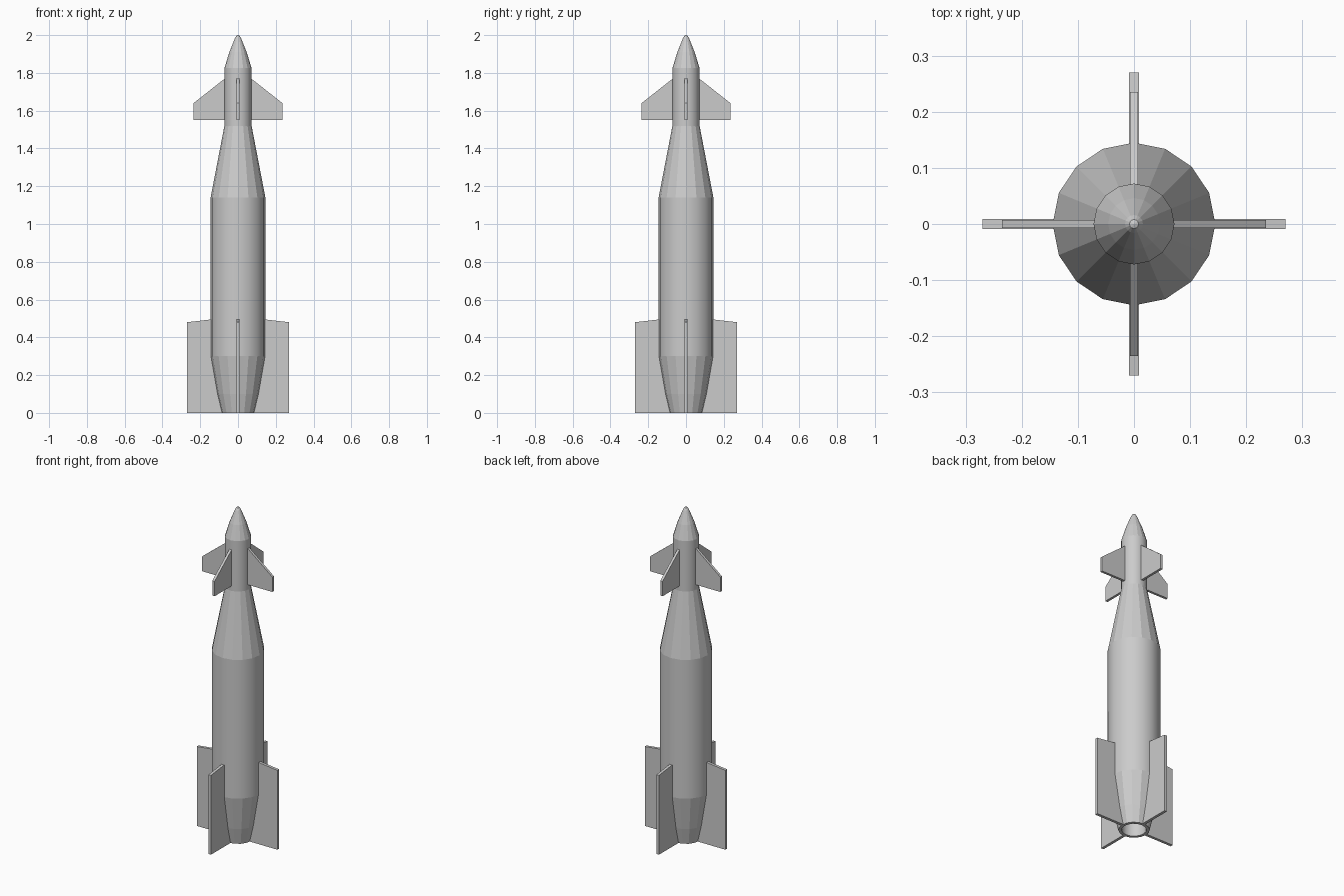
import bpy, bmesh, math
from mathutils import Matrix

if "Cube" in bpy.data.objects:
    bpy.data.objects.remove(bpy.data.objects["Cube"])

SIDES = 16


def add_object(name, bm):
    bmesh.ops.recalc_face_normals(bm, faces=bm.faces)
    mesh = bpy.data.meshes.new(name)
    bm.to_mesh(mesh)
    bm.free()
    obj = bpy.data.objects.new(name, mesh)
    bpy.context.collection.objects.link(obj)
    return obj


def lathe(name, profile):
    """Spin (radius, z) points about z; straight walls smooth, tapers faceted."""
    bm = bmesh.new()
    verts = [bm.verts.new((r, 0, z)) for r, z in profile]
    edges = [bm.edges.new(pair) for pair in zip(verts, verts[1:])]
    bmesh.ops.spin(bm, geom=verts + edges, cent=(0, 0, 0), axis=(0, 0, 1),
                   angle=math.tau, steps=SIDES, use_duplicate=False)
    bmesh.ops.remove_doubles(bm, verts=bm.verts, dist=1e-4)
    bm.normal_update()
    for face in bm.faces:
        face.smooth = abs(face.normal.z) < 0.01
    return add_object(name, bm)


def fin_set(name, outline, thickness):
    """Four thin plates from one (x, z) outline, turned about z."""
    for i in range(4):
        bm = bmesh.new()
        face = bm.faces.new([bm.verts.new((x, -thickness / 2, z)) for x, z in outline])
        new = bmesh.ops.extrude_face_region(bm, geom=[face])["geom"]
        moved = [v for v in new if isinstance(v, bmesh.types.BMVert)]
        bmesh.ops.translate(bm, verts=moved, vec=(0, thickness, 0))
        bm.transform(Matrix.Rotation(i * math.pi / 2, 4, 'Z'))
        add_object(f"{name}_{i + 1}", bm)


# Body with recessed tail opening, shoulder, neck and nose cone
lathe("body", [(0, 0.08), (0.068, 0.08), (0.068, 0), (0.086, 0), (0.11, 0.10),
               (0.145, 0.30), (0.145, 1.14), (0.072, 1.52), (0.072, 1.825),
               (0.046, 1.91), (0.016, 1.985), (0.008, 1.997), (0, 2.0)])

# Tail fins follow the boat-tail taper on their inner edge
fin_set("tail_fin", [(0.075, 0), (0.27, 0), (0.27, 0.48), (0.14, 0.495),
                     (0.14, 0.30), (0.10, 0.10)], 0.017)

# Small steering fins on the neck
fin_set("nose_fin", [(0.06, 1.55), (0.235, 1.55), (0.235, 1.64),
                     (0.07, 1.77), (0.06, 1.77)], 0.015)
